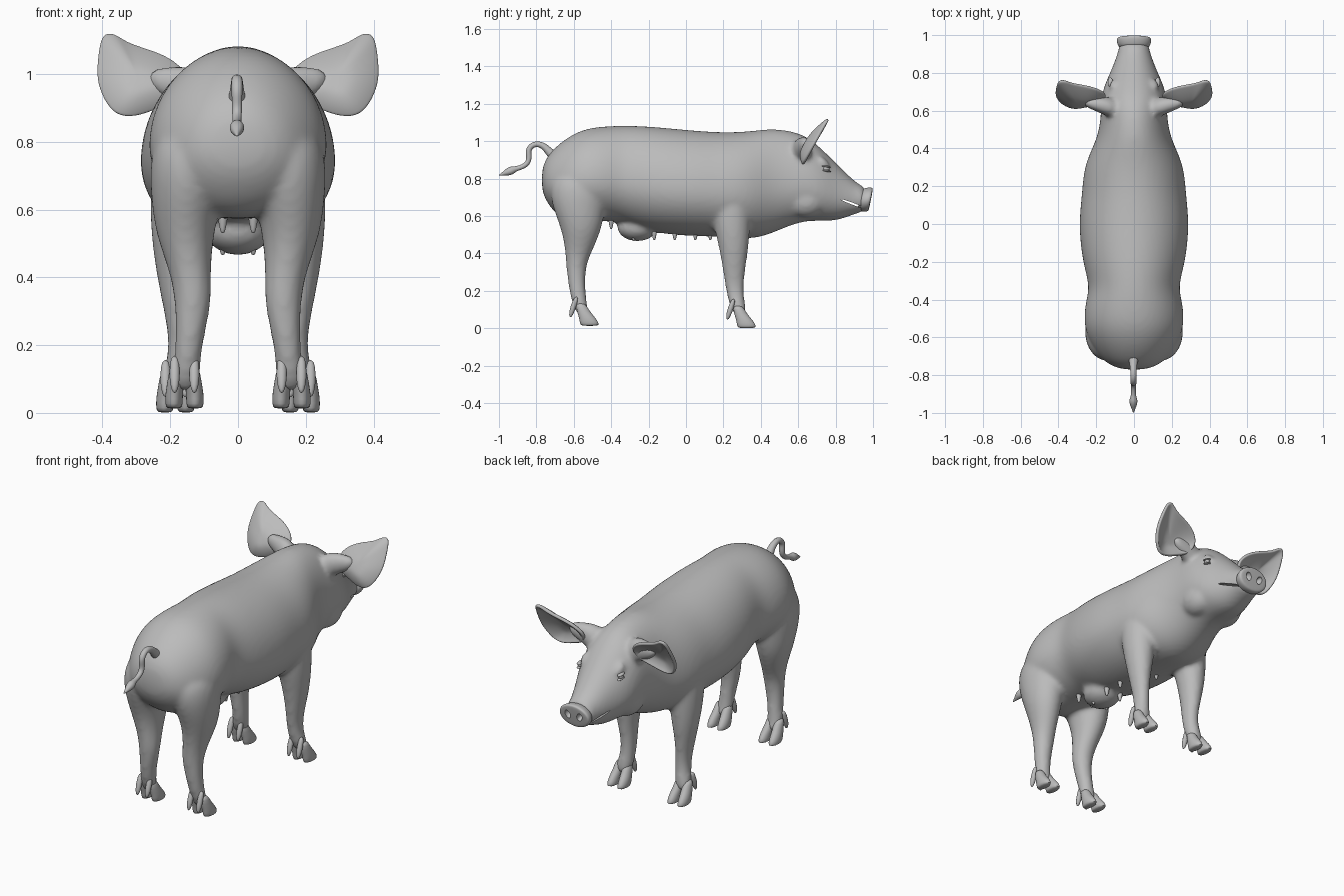
import bpy, bmesh, math
from mathutils import Vector, Euler

if "Cube" in bpy.data.objects:
    bpy.data.objects.remove(bpy.data.objects["Cube"], do_unlink=True)

GREY = (0.5, 0.5, 0.5, 1)
skin = bpy.data.materials.new("grey_skin")
skin.use_nodes = True
skin.diffuse_color = GREY
skin.node_tree.nodes["Principled BSDF"].inputs["Base Color"].default_value = GREY
X, Y, Z = Vector((1, 0, 0)), Vector((0, 1, 0)), Vector((0, 0, 1))


def finish(name, bm):
    bmesh.ops.recalc_face_normals(bm, faces=bm.faces)
    me = bpy.data.meshes.new(name)
    bm.to_mesh(me)
    bm.free()
    me.materials.append(skin)
    ob = bpy.data.objects.new(name, me)
    bpy.context.collection.objects.link(ob)
    return ob


def select(ob):
    bpy.ops.object.select_all(action='DESELECT')
    ob.select_set(True)
    bpy.context.view_layer.objects.active = ob


def modify(ob, kind, **settings):
    mod = ob.modifiers.new(kind.lower(), kind)
    for key, value in settings.items():
        setattr(mod, key, value)
    select(ob)
    bpy.ops.object.modifier_apply(modifier=mod.name)


def smooth(ob, levels=0, angle=60):
    if levels:
        modify(ob, 'SUBSURF', levels=levels)
    select(ob)
    bpy.ops.object.shade_smooth_by_angle(angle=math.radians(angle))
    return ob


def ring(c, u, v, ru, rv, n=12):
    steps = [math.tau * i / n for i in range(n)]
    return [Vector(c) + u * ru * math.cos(a) + v * rv * math.sin(a) for a in steps]


def loft(name, rings):
    bm = bmesh.new()
    rows = [[bm.verts.new(p) for p in r] for r in rings]
    n = len(rows[0])
    for a, b in zip(rows, rows[1:]):
        for i in range(n):
            j = (i + 1) % n
            bm.faces.new((a[i], a[j], b[j], b[i]))
    bm.faces.new(rows[0])
    bm.faces.new(rows[-1])
    return finish(name, bm)


def ball(name, c, size, rot=(0, 0, 0), seg=20):
    bm = bmesh.new()
    bmesh.ops.create_uvsphere(bm, u_segments=seg, v_segments=seg // 2, radius=1)
    turn = Euler(rot).to_matrix()
    for v in bm.verts:
        v.co = turn @ Vector([a * s for a, s in zip(v.co, size)]) + Vector(c)
    return finish(name, bm)


# torso, neck and head sections: y, top, bottom, half width
SECTIONS = [
    (-.772, .85, .74, .06), (-.745, .92, .67, .14), (-.68, .99, .59, .205),
    (-.6, 1.045, .57, .25), (-.52, 1.075, .57, .27), (-.42, 1.085, .57, .262),
    (-.33, 1.088, .56, .235), (-.2, 1.085, .51, .278), (0, 1.065, .49, .298),
    (.15, 1.053, .487, .28), (.27, 1.053, .48, .272), (.36, 1.06, .475, .245),
    (.45, 1.072, .5, .2), (.55, 1.062, .545, .178), (.64, 1.035, .572, .178),
    (.72, .968, .572, .166), (.8, .888, .572, .128), (.87, .818, .597, .1),
    (.92, .772, .615, .083), (.965, .755, .63, .08)]


def body_ring(y, top, bottom, w, n=20):
    mid = bottom + .43 * (top - bottom)
    pts = []
    for i in range(n):
        a = math.tau * i / n
        s = math.sin(a)
        pts.append(Vector((w * math.cos(a), y, mid + s * (top - mid if s > 0 else mid - bottom))))
    return pts


parts = [loft("body", [body_ring(*s) for s in SECTIONS])]

# leg sections: z, x, y, half width, half depth
HIND = [(.85, .13, -.57, .1, .13), (.75, .142, -.575, .125, .165), (.64, .152, -.572, .11, .145),
        (.53, .158, -.558, .09, .112), (.42, .142, -.572, .063, .077), (.33, .13, -.59, .057, .053),
        (.2, .145, -.582, .041, .045), (.12, .153, -.566, .042, .04), (.06, .155, -.545, .04, .03)]
FORE = [(.8, .14, .24, .09, .09), (.7, .155, .24, .11, .115), (.55, .175, .245, .088, .102),
        (.42, .178, .257, .068, .08), (.31, .175, .256, .047, .062), (.2, .165, .26, .037, .047),
        (.12, .178, .275, .045, .045), (.06, .184, .295, .042, .03)]

for side in (1, -1):
    for leg in (HIND, FORE):
        parts.append(loft("leg", [ring((side * x, y, z), X, Y, w, d) for z, x, y, w, d in leg]))
    # fleshy ear root
    root = [(.07, .6, .92, .085), (.15, .625, .96, .07), (.21, .635, .975, .05), (.27, .645, .985, .028)]
    parts.append(loft("ear_root", [ring((side * x, y, z), Y, Z, r * .75, r) for x, y, z, r in root]))
    # cheek and brow
    parts.append(ball("cheek", (side * .09, .64, .68), (.08, .11, .09)))
    parts.append(ball("brow", (side * .1, .735, .885), (.03, .04, .022), (-.8, 0, 0)))
parts.append(ball("udder", (0, -.26, .54), (.1, .11, .075)))

# blend everything into one skin
select(parts[0])
for p in parts:
    p.select_set(True)
bpy.ops.object.join()
body = parts[0]
modify(body, 'SUBSURF', levels=2)
modify(body, 'REMESH', mode='VOXEL', voxel_size=.0125, use_smooth_shade=True)
modify(body, 'SMOOTH', factor=.5, iterations=7)

# mouth slit
mouth = ball("mouth_cutter", (0, .885, .668), (.2, .075, .006), (-.36, 0, 0), 24)
mouth.hide_render = True
modify(body, 'BOOLEAN', operation='DIFFERENCE', object=mouth)
bpy.data.objects.remove(mouth, do_unlink=True)
smooth(body, 0, 45)

# snout disc with nostrils
down = Vector((0, .2, 1)).normalized()
snout = loft("snout", [ring((0, y, .688), X, down, w, h, 20) for y, w, h in
                       ((.925, .07, .055), (.945, .087, .064), (.97, .094, .068),
                        (.985, .091, .065), (.989, .078, .054))])
modify(snout, 'SUBSURF', levels=2)
for side in (1, -1):
    hole = ball("nostril_cutter", (side * .036, .99, .692), (.016, .028, .023), (0, side * .3, 0))
    hole.hide_render = True
    modify(snout, 'BOOLEAN', operation='DIFFERENCE', object=hole)
    bpy.data.objects.remove(hole, do_unlink=True)
smooth(snout, 0, 45)

# ear outline seen from the front
EAR = [(.15, 1.0), (.2, 1.045), (.27, 1.07), (.335, 1.09), (.37, 1.12), (.4, 1.115), (.408, 1.075),
       (.416, 1.0), (.405, .945), (.365, .875), (.3, .875), (.24, .9), (.18, .92), (.15, .96)]


def ear(name, side):
    bm = bmesh.new()
    cx, cz, rows = .29, .98, []
    for t in (.25, .5, .75, .92, 1):
        row = []
        for x, z in EAR:
            px, pz = cx + (x - cx) * t, cz + (z - cz) * t
            y = .625 + .55 * (pz - .88) - .055 * (1 - t * t) + .1 * max(0, .3 - abs(px - .3)) * .25
            row.append(bm.verts.new((side * px, y, pz)))
        rows.append(row)
    n = len(EAR)
    for a, b in zip(rows, rows[1:]):
        for i in range(n):
            bm.faces.new((a[i], a[(i + 1) % n], b[(i + 1) % n], b[i]))
    bm.faces.new(rows[0])
    ob = finish(name, bm)
    modify(ob, 'SOLIDIFY', thickness=.018, offset=0)
    smooth(ob, 2)


def foot(name, x, y, floor):
    # two toes and two dewclaws
    for k in (1, -1):
        tx = x + k * .025
        toe = ((.125, -.025, .02, .026), (.08, -.01, .026, .035), (.045, .012, .027, .045),
               (.012, .025, .027, .054), (0, .025, .022, .046))
        smooth(loft(name + "_toe", [ring((tx + k * .006 * (i > 1), y + dy, floor + z), X, Y, w, d)
                                    for i, (z, dy, w, d) in enumerate(toe)]), 1)
        claw = ((.16, -.045, .012), (.11, -.06, .018), (.07, -.073, .015), (.045, -.078, .005))
        smooth(loft(name + "_dewclaw", [ring((tx + k * .004, y + dy, floor + z), X, Y, r, r, 8)
                                        for z, dy, r in claw]), 1)


for side, word in ((1, "left"), (-1, "right")):
    ear(word + "_ear", side)
    foot(word + "_hind_foot", side * .158, -.54, .012)
    foot(word + "_front_foot", side * .185, .3, 0)
    # eye with two lids
    smooth(ball(word + "_eye", (side * .124, .75, .853), (.014, .017, .012)))
    for dz in (.012, -.011):
        smooth(ball(word + "_eyelid", (side * .125, .75, .853 + dz), (.014, .026, .005), (-.15, 0, 0)))
    # teats along the belly
    for y, z in ((-.4, .545), (-.28, .48), (-.17, .485), (-.06, .485), (.05, .485), (.13, .485)):
        smooth(loft(word + "_teat", [ring((side * .045, y, z + h), X, Y, r, r, 8)
                                     for h, r in ((.06, .022), (.02, .014), (-.005, .009), (-.015, .004))]), 1)

# curled tail with a tuft: y, z, radius
TAIL = [(-.68, .9, .035), (-.725, .935, .025), (-.755, .972, .019), (-.79, .987, .017), (-.825, .98, .017),
        (-.845, .95, .017), (-.838, .915, .016), (-.845, .882, .015), (-.875, .862, .014),
        (-.91, .853, .013), (-.93, .845, .024), (-.955, .835, .021), (-.98, .825, .009), (-1, .818, .003)]
rings = []
for i, (y, z, r) in enumerate(TAIL):
    a, b = TAIL[max(i - 1, 0)], TAIL[min(i + 1, len(TAIL) - 1)]
    along = Vector((0, b[0] - a[0], b[1] - a[1])).normalized()
    rings.append(ring((-.003, y, z), X, along.cross(X), r, r, 10))
smooth(loft("tail", rings), 2)
